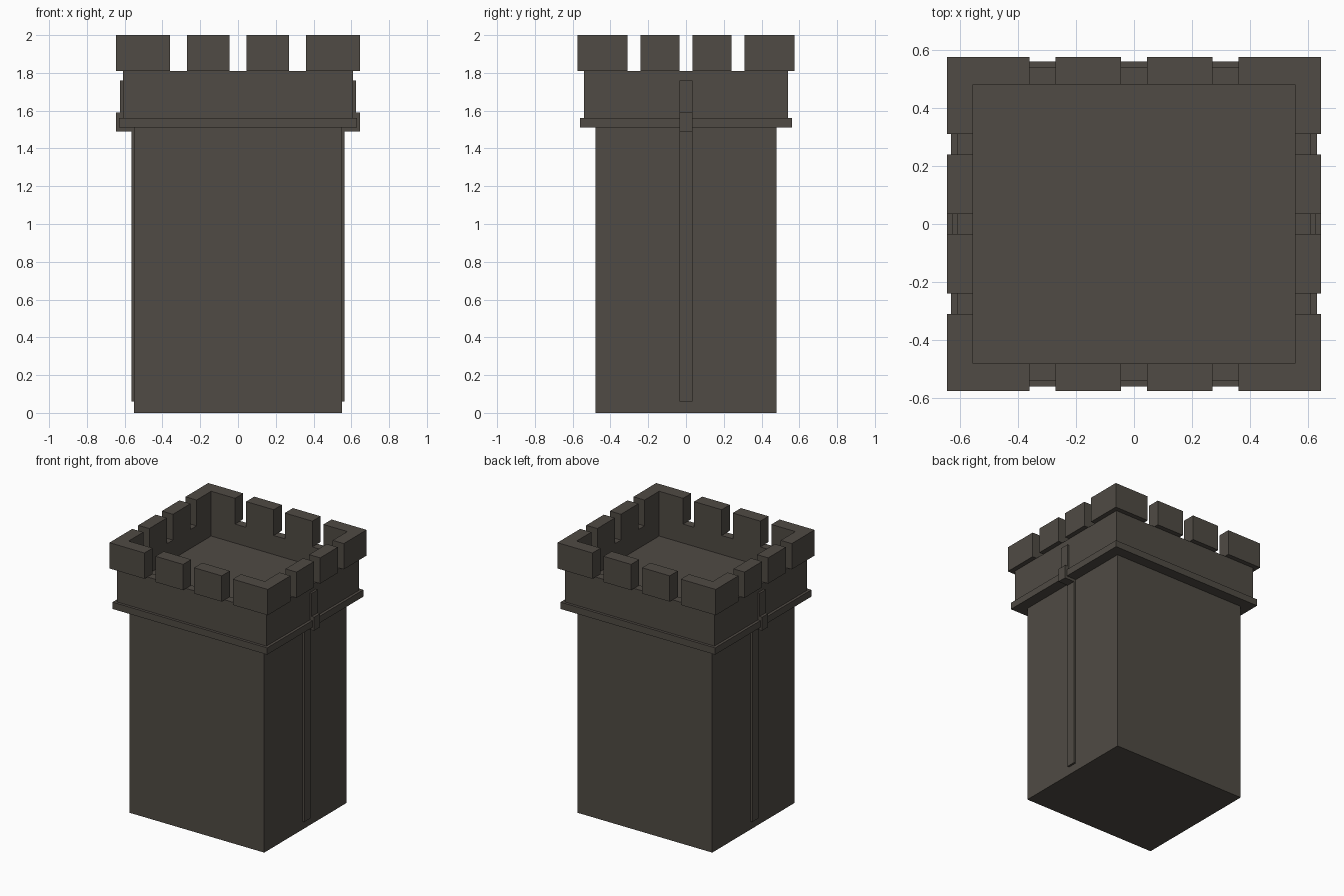
import bpy, bmesh

if "Cube" in bpy.data.objects:
    bpy.data.objects.remove(bpy.data.objects["Cube"])

stone = bpy.data.materials.new("dark_stone")
stone.diffuse_color = (0.08, 0.07, 0.058, 1)
stone.use_nodes = True
stone.node_tree.nodes["Principled BSDF"].inputs["Base Color"].default_value = stone.diffuse_color


def finish(bm, name):
    bmesh.ops.recalc_face_normals(bm, faces=bm.faces)
    me = bpy.data.meshes.new(name)
    bm.to_mesh(me)
    bm.free()
    ob = bpy.data.objects.new(name, me)
    me.materials.append(stone)
    bpy.context.collection.objects.link(ob)
    return ob


def prism(name, outline, z0, z1):
    bm = bmesh.new()
    low = [bm.verts.new((x, y, z0)) for x, y in outline]
    high = [bm.verts.new((x, y, z1)) for x, y in outline]
    bm.faces.new(low)
    bm.faces.new(high)
    n = len(low)
    for i in range(n):
        j = (i + 1) % n
        bm.faces.new((low[i], low[j], high[j], high[i]))
    return finish(bm, name)


def box(name, x0, x1, y0, y1, z0, z1):
    return prism(name, [(x0, y0), (x1, y0), (x1, y1), (x0, y1)], z0, z1)


# Tower shell: rectangular rings from base, over ledge and parapet, to inner floor
rings = [(0.55, 0.48, 0), (0.55, 0.48, 1.51), (0.63, 0.56, 1.51), (0.63, 0.56, 1.56),
         (0.61, 0.54, 1.56), (0.61, 0.54, 1.81), (0.555, 0.48, 1.81), (0.555, 0.48, 1.67)]
bm = bmesh.new()
loops = [[bm.verts.new((sx * x, sy * y, z)) for sx, sy in ((-1, -1), (1, -1), (1, 1), (-1, 1))]
         for x, y, z in rings]
for a, b in zip(loops, loops[1:]):
    for i in range(4):
        j = (i + 1) % 4
        bm.faces.new((a[i], a[j], b[j], b[i]))
bm.faces.new(loops[0])
bm.faces.new(loops[-1])
finish(bm, "tower_shell")

# Battlements
X, Y, IX, IY = 0.645, 0.575, 0.555, 0.48
for sx in (-1, 1):
    for sy in (-1, 1):
        corner = [(X, Y), (0.36, Y), (0.36, IY), (IX, IY), (IX, 0.31), (X, 0.31)]
        prism("corner_merlon", [(sx * x, sy * y) for x, y in corner], 1.81, 2)
        box("long_side_merlon", *sorted((sx * 0.045, sx * 0.27)), *sorted((sy * IY, sy * Y)), 1.81, 2)
        box("short_side_merlon", *sorted((sx * IX, sx * X)), *sorted((sy * 0.035, sy * 0.24)), 1.81, 2)

# Narrow raised strips on the left and right sides
for s in (-1, 1):
    for name, inner, outer, z0, z1 in (("wall_strip", 0.54, 0.565, 0.06, 1.49),
                                       ("ledge_strip", 0.54, 0.645, 1.49, 1.59),
                                       ("parapet_strip", 0.60, 0.625, 1.59, 1.76)):
        box(name, *sorted((s * inner, s * outer)), -0.035, 0.035, z0, z1)
